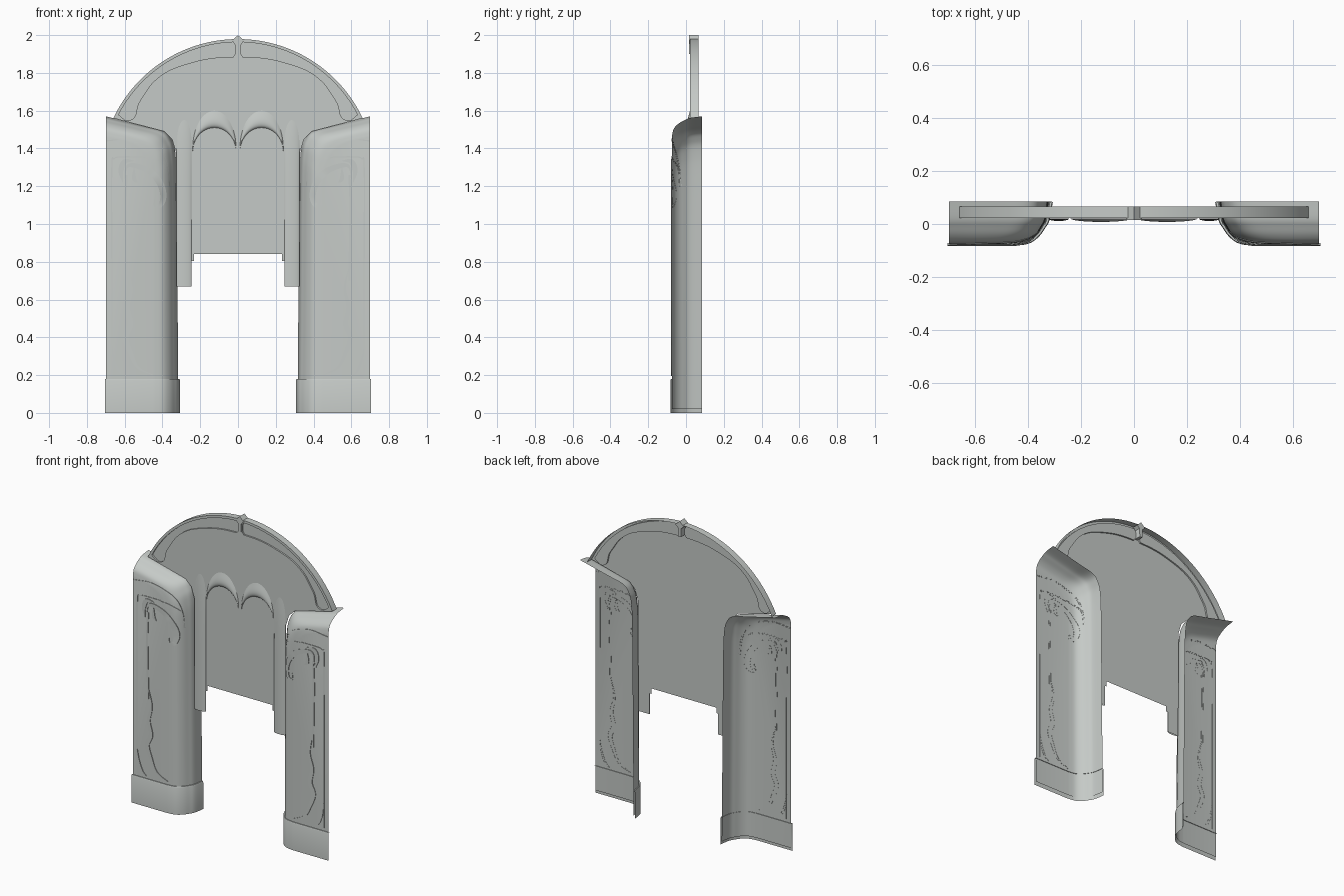
import bpy, bmesh
from math import sin, cos, pi, sqrt, atan2
from mathutils import Vector
from mathutils.bvhtree import BVHTree

old = bpy.data.objects.get("Cube")
if old:
    bpy.data.objects.remove(old, do_unlink=True)

stone = bpy.data.materials.new("pale_grey_stone")
stone.use_nodes = True
colour = (0.56, 0.59, 0.57, 1)
stone.diffuse_color = colour
stone.node_tree.nodes["Principled BSDF"].inputs["Base Color"].default_value = colour


def finish(name, bm, mirror=False, angle=35):
    """Turn a sheet towards the front, then make it a smooth object."""
    bmesh.ops.remove_doubles(bm, verts=bm.verts, dist=0.00005)
    bmesh.ops.recalc_face_normals(bm, faces=bm.faces)
    bm.normal_update()
    if sum(f.normal.y * f.calc_area() for f in bm.faces) > 0:
        bmesh.ops.reverse_faces(bm, faces=bm.faces)
    me = bpy.data.meshes.new(name)
    bm.to_mesh(me)
    bm.free()
    me.materials.append(stone)
    ob = bpy.data.objects.new(name, me)
    bpy.context.collection.objects.link(ob)
    if mirror:
        ob.modifiers.new("Mirror", "MIRROR").use_mirror_merge = False
    bpy.ops.object.select_all(action="DESELECT")
    ob.select_set(True)
    bpy.context.view_layer.objects.active = ob
    bpy.ops.object.shade_smooth_by_angle(angle=angle * pi / 180)
    return ob


def smooth(pts, n=6):
    """Catmull-Rom curve through the points."""
    p = [Vector(q) for q in pts]
    p = [2 * p[0] - p[1]] + p + [2 * p[-1] - p[-2]]
    out = []
    for a, b, c, d in zip(p, p[1:], p[2:], p[3:]):
        for i in range(n):
            t = i / n
            out.append(0.5 * (2 * b + (c - a) * t + (2 * a - 5 * b + 4 * c - d) * t * t
                              + (3 * b - a - 3 * c + d) * t ** 3))
    return out + [p[-2]]


def grid(bm, rows):
    vs = [[bm.verts.new(c) for c in r] for r in rows]
    for r, s in zip(vs, vs[1:]):
        for i in range(len(r) - 1):
            bm.faces.new((r[i], r[i + 1], s[i + 1], s[i]))
    return vs


# Side pillar: rounded inner edge and sloping cap blended into a flat front
ROUND = smooth([(0, .085), (.08, .02), (.2, -.01), (.37, -.042), (.62, -.066), (1, -.075)], 4)
back_edge = smooth([(.315, .02), (.32, .6), (.325, 1.2), (.332, 1.38), (.35, 1.45),
                    (.39, 1.495), (.5, 1.522), (.7, 1.57)])
front_edge = smooth([(.45, .02), (.45, .6), (.45, 1.15), (.46, 1.28), (.485, 1.355),
                     (.53, 1.405), (.6, 1.44), (.7, 1.46)])
bm = bmesh.new()
rows = []
for t, y in ROUND:
    line = [a.lerp(b, t) for a, b in zip(back_edge, front_edge)]
    rows.append([(q.x, y, q.y) for q in line])
last = grid(bm, rows)[-1]
bm.faces.new(last + [bm.verts.new((.7, -.075, .02))])
drape = BVHTree.FromBMesh(bm)
finish("pillar", bm, True)

# Plinth: wraps the foot, with a small ledge on top
plan = [(.315 + .135 * t, y) for t, y in ROUND] + [(.705, -.075)]
bm = bmesh.new()
rows = []
for off, z in ((.008, 0), (.008, .172), (.005, .18), (-.004, .18)):
    rows.append([])
    for i, (x, y) in enumerate(plan):
        a, b = Vector(plan[max(i - 1, 0)]), Vector(plan[min(i + 1, len(plan) - 1)])
        d = (b - a).normalized()
        rows[-1].append((x + d.y * off if i < len(plan) - 1 else x, y - d.x * off, z))
grid(bm, rows)
finish("plinth", bm, True)


def ribbon(bm, pts, wide, thick=.004, taper=False):
    """Thin raised strip laid over the pillar surface."""
    path = smooth(pts)
    rows = []
    for i, p in enumerate(path):
        d = path[min(i + 1, len(path) - 1)] - path[max(i - 1, 0)]
        n = Vector((-d.y, d.x)).normalized()
        k = i / (len(path) - 1)
        w = wide * (max(.15, sin(pi * k)) if taper else 1) / 2
        row = []
        for side, lift in ((-1, -.001), (-1, thick), (1, thick), (1, -.001)):
            q = p + n * w * side
            q.x = min(q.x, .698)
            hit = drape.ray_cast(Vector((q.x, -1, q.y)), Vector((0, 1, 0)))[0]
            row.append((q.x, (hit.y if hit else -.05) - lift, q.y))
        rows.append(row)
    grid(bm, rows)


# Cap moulding
bm = bmesh.new()
ribbon(bm, [(.362, 1.2), (.372, 1.3), (.4, 1.375), (.46, 1.42), (.57, 1.45), (.697, 1.44)], .006, .003)
finish("cap_moulding", bm, True)

# Panel border and foliage on the pillar front
bm = bmesh.new()
ribbon(bm, [(.668, .2), (.668, .8), (.668, 1.3), (.655, 1.345), (.62, 1.355), (.5, 1.355)], .006, .003)
ribbon(bm, [(.5, 1.352), (.43, 1.34), (.375, 1.3), (.362, 1.2)], .006, .003)
finish("panel_border", bm, True)
bm = bmesh.new()
ribbon(bm, [(.59, 1.26), (.596, 1.1), (.593, .9), (.59, .7)], .012)
ribbon(bm, [(.59, .78), (.565, .66), (.585, .56), (.57, .47), (.595, .4), (.57, .32),
            (.53, .24), (.45, .2)], .03, taper=True)
ribbon(bm, [(.668, .36), (.655, .28), (.63, .22), (.6, .195)], .012, taper=True)
ribbon(bm, [(.6, 1.24), (.59, 1.3), (.55, 1.31), (.47, 1.28), (.415, 1.22), (.395, 1.15),
            (.41, 1.1), (.44, 1.1), (.44, 1.14)], .035, taper=True)
ribbon(bm, [(.61, 1.22), (.62, 1.28), (.6, 1.33), (.55, 1.335)], .03, taper=True)
ribbon(bm, [(.55, 1.3), (.55, 1.24), (.53, 1.22)], .022, taper=True)
finish("foliage", bm, True)

# Arched back panel with two sunken pockets below the rim
R, CZ, FACE, BACK = .729, 1.25, .022, .066
end = atan2(.31, .66)


def arc(r, a, b, n):
    return [(r * cos(a + (b - a) * i / n), CZ + r * sin(a + (b - a) * i / n)) for i in range(n + 1)]


def loop(bm, pts, y):
    vs = [bm.verts.new((x, y, z)) for x, z in pts]
    return vs, [bm.edges.new((vs[i - 1], vs[i])) for i in range(len(vs))]


lower = [(.39, 1.49), (.35, 1.45), (.328, 1.38), (.325, .67), (.245, .67), (.245, .805),
         (.232, .805), (.232, .84)]
half = [(-x, z) for x, z in lower]
outline = arc(R, end, pi - end, 64) + half + lower[::-1]
inner_line = smooth([(.025, 1.885), (.12, 1.88), (.22, 1.862), (.36, 1.815), (.45, 1.75), (.5, 1.68),
                     (.53, 1.63), (.545, 1.57), (.575, 1.548), (.6, 1.552)], 4)
pocket = arc(R - .016, end + .04, pi / 2 - .035, 28) + [(.012, 1.94), (.012, 1.905)] \
    + [tuple(p) for p in inner_line]
bm = bmesh.new()
edges = loop(bm, outline, FACE)[1]
pockets = []
for s in (1, -1):
    ring, e = loop(bm, [(s * x, z) for x, z in pocket], FACE)
    edges += e
    pockets.append(ring)
bmesh.ops.triangle_fill(bm, edges=edges, use_beauty=True, normal=(0, -1, 0))
for ring in pockets:
    deep = [bm.verts.new(v.co + Vector((0, .01, 0))) for v in ring]
    for i in range(len(ring)):
        bm.faces.new((ring[i - 1], ring[i], deep[i], deep[i - 1]))
    bm.faces.new(deep)
finish("back_panel", bm)

# Rim running back from the arch
bm = bmesh.new()
grid(bm, [[(x, y, z) for x, z in arc(R, end, pi - end, 64)] for y in (FACE, BACK)])
finish("arch_rim", bm)

# Keystone at the crown
bm = bmesh.new()
shape = [(0, 2), (.03, 1.972), (.012, 1.955), (.01, 1.9), (-.01, 1.9), (-.012, 1.955), (-.03, 1.972)]
front, rear = loop(bm, shape, .016)[0], loop(bm, shape, BACK)[0]
bm.faces.new(front)
bm.faces.new(rear)
for i in range(len(shape)):
    bm.faces.new((front[i - 1], front[i], rear[i], rear[i - 1]))
finish("keystone", bm)


def hood(name, cx, wide, foot, arch, side, crown, bulge):
    """Rounded bulge between a lower lip and an arched top."""
    bm = bmesh.new()
    rows = []
    for j in range(17):
        v = j / 16
        row = []
        for i in range(25):
            u = -cos(pi * i / 24)
            c = sqrt(max(0, 1 - u * u))
            lip = foot + (arch - foot) * c
            top = side + (crown - side) * c
            row.append((cx + wide * u, FACE - .001 - .013 * c * bulge(v), lip + (top - lip) * v))
        rows.append(row)
    grid(bm, rows)
    return finish(name, bm, True, 60)


# Overhanging hoods and flanking columns below the arch
hood("niche_hood", .125, .115, 1.38, 1.51, 1.4, 1.6, lambda v: sin(pi * v ** .6))
hood("flank_column", .285, .04, .67, .67, 1.42, 1.55, lambda v: .75 * (1 - v ** 8))
